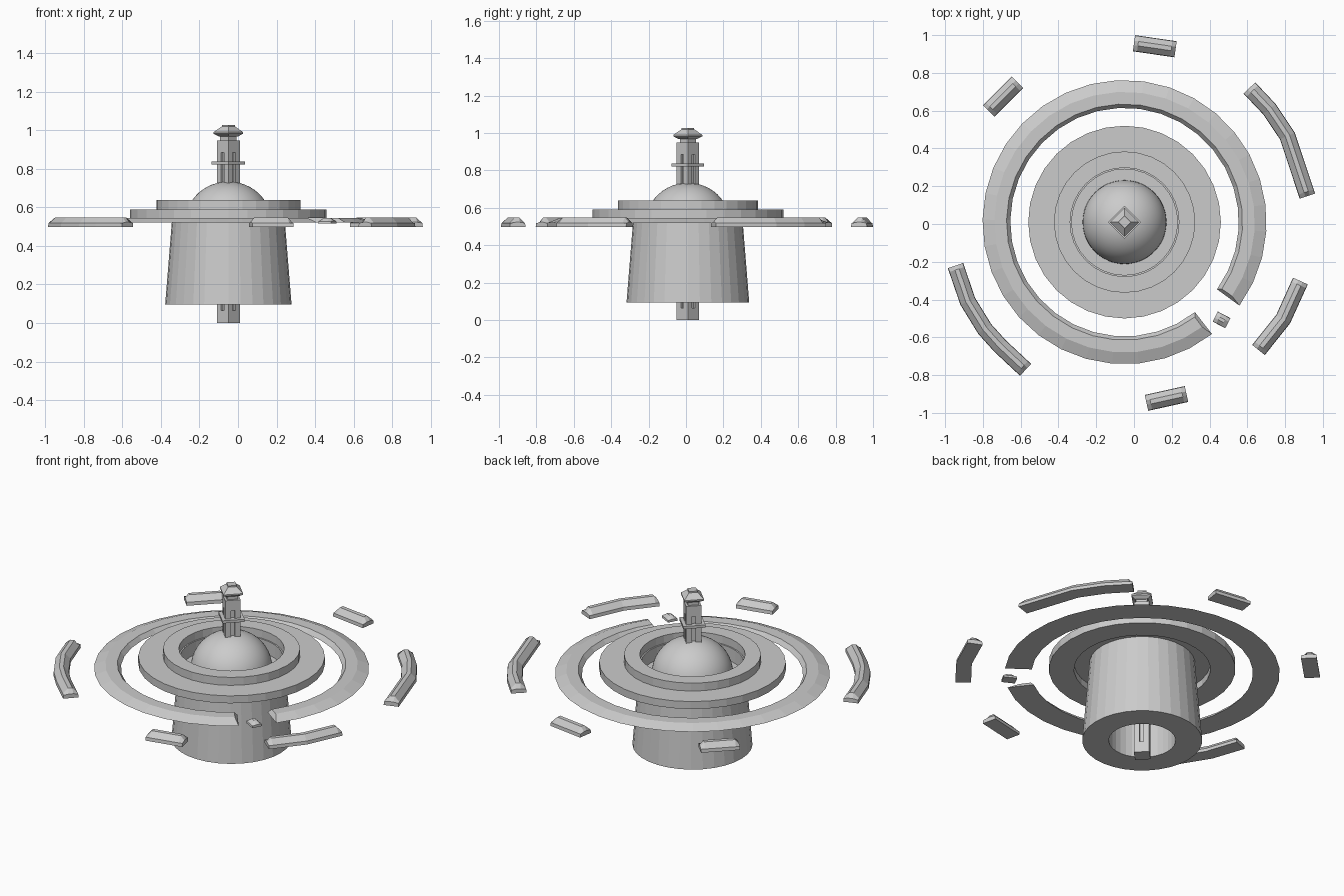
import bpy, bmesh, math
from mathutils import Vector, Matrix

cube = bpy.data.objects.get("Cube")
if cube:
    bpy.data.objects.remove(cube, do_unlink=True)

CENTRE = Vector((-0.05, 0.01, 0))
SIDES = 32

stone = bpy.data.materials.new("plain_grey")
stone.use_nodes = True
GREY = (0.6, 0.6, 0.6, 1)
stone.diffuse_color = GREY
stone.node_tree.nodes["Principled BSDF"].inputs["Base Color"].default_value = GREY


def finish(name, bm, location=(0, 0, 0)):
    bmesh.ops.remove_doubles(bm, verts=bm.verts, dist=1e-5)
    bmesh.ops.recalc_face_normals(bm, faces=bm.faces)
    mesh = bpy.data.meshes.new(name)
    bm.to_mesh(mesh)
    bm.free()
    mesh.materials.append(stone)
    obj = bpy.data.objects.new(name, mesh)
    obj.location = location
    bpy.context.collection.objects.link(obj)
    return obj


def skin(bm, sections, closed):
    """Bridge equal loops of points; cap both ends unless closed."""
    loops = [[bm.verts.new(p) for p in s] for s in sections]
    n = len(loops[0])
    for a, b in zip(loops, loops[1:] + loops[:1] if closed else loops[1:]):
        for i in range(n):
            j = (i + 1) % n
            bm.faces.new((a[i], a[j], b[j], b[i]))
    if not closed:
        bm.faces.new(loops[0])
        bm.faces.new(loops[-1])


def lathe(name, profile, start=0, span=360, steps=SIDES, notch=0):
    """Turn a closed (radius, z) profile; notch bites into the middle of open ends."""
    closed = span == 360
    sections = []
    for k in range(steps if closed else steps + 1):
        section = []
        for i, (r, z) in enumerate(profile):
            angle = start + span * k / steps
            if not closed and i in (1, 2):
                angle += notch if k == 0 else -notch if k == steps else 0
            a = math.radians(angle)
            section.append((r * math.cos(a), r * math.sin(a), z))
        sections.append(section)
    bm = bmesh.new()
    skin(bm, sections, closed)
    return finish(name, bm, CENTRE)


def diamond(name, levels, offset=(0, 0)):
    """Four-sided column through (half diagonal, z) levels, corners on the axes."""
    bm = bmesh.new()
    skin(bm, [[(offset[0] + h, offset[1], z), (offset[0], offset[1] + h, z),
               (offset[0] - h, offset[1], z), (offset[0], offset[1] - h, z)]
              for h, z in levels], False)
    return finish(name, bm, CENTRE)


def fragment(name, path, width=0.086, low=0.498, high=0.548):
    """Bevelled rubble strip along a plan path with sloping ends."""
    pts = [Vector(p) for p in path]
    # Short inset sections make the sloping ends
    run = (pts[1] - pts[0]).normalized() * 0.022
    back = (pts[-2] - pts[-1]).normalized() * 0.022
    stations = [pts[0], pts[0] + run] + pts[1:-1] + [pts[-1] + back, pts[-1]]
    sections = []
    for i, p in enumerate(stations):
        tangent = stations[min(i + 1, len(stations) - 1)] - stations[max(i - 1, 0)]
        side = Vector((-tangent.y, tangent.x)).normalized() * width / 2
        end = i in (0, len(stations) - 1)
        top = low + (high - low) * (0.5 if end else 1)
        shoulder = low + (high - low) * 0.4
        outline = ((-1, low), (-0.95, shoulder), (-0.25, top),
                   (0.3, top), (0.95, shoulder), (1, low))
        sections.append([(p.x + side.x * s, p.y + side.y * s, z) for s, z in outline])
    bm = bmesh.new()
    skin(bm, sections, False)
    return finish(name, bm)


# Hollow tapering shaft, with a floor for the dome inside the rim
lathe("shaft", [(0.328, 0.095), (0.288, 0.59), (0.28, 0.59), (0.28, 0.51),
                (0.183, 0.51), (0.183, 0.095)])
lathe("disk", [(0.51, 0.545), (0.51, 0.59), (0.373, 0.59), (0.373, 0.545)])
lathe("rim", [(0.374, 0.585), (0.374, 0.638), (0.288, 0.638), (0.288, 0.585)])

# Broken outer ring
lathe("broken_ring", [(0.752, 0.52), (0.69, 0.545), (0.625, 0.545), (0.605, 0.52)],
      start=-36, span=344, notch=1.5)

# Dome
bm = bmesh.new()
bmesh.ops.create_uvsphere(bm, u_segments=48, v_segments=24, radius=0.222)
bmesh.ops.bisect_plane(bm, geom=bm.verts[:] + bm.edges[:] + bm.faces[:],
                       plane_co=(0, 0, 0), plane_no=(0, 0, 1), clear_inner=True)
bmesh.ops.scale(bm, verts=bm.verts, vec=(1, 1, 0.93))
for face in bm.faces:
    face.smooth = True
skirt = bmesh.ops.extrude_edge_only(bm, edges=[e for e in bm.edges if e.is_boundary])
bmesh.ops.translate(bm, vec=(0, 0, -0.018),
                    verts=[v for v in skirt["geom"] if isinstance(v, bmesh.types.BMVert)])
finish("dome", bm, CENTRE + Vector((0, 0, 0.527)))

# Slotted tower: recessed core, four corner posts and solid end blocks
diamond("tower_core", [(0.043, 0.02), (0.043, 0.92)])
for k, word in enumerate(("left", "back", "right", "front")):
    a = math.pi / 2 * k
    diamond("tower_post_" + word, [(0.0225, 0.05), (0.0225, 0.89)],
            (0.0375 * math.cos(a), 0.0375 * math.sin(a)))
diamond("tower_foot", [(0.06, 0), (0.06, 0.065)])
diamond("tower_head", [(0.06, 0.885), (0.06, 0.948)])
diamond("tower_balcony", [(0.0875, 0.822), (0.0875, 0.838)])
diamond("tower_neck", [(0.043, 0.948), (0.043, 0.975)])
diamond("tower_roof", [(0.05, 0.968), (0.077, 0.982), (0.077, 0.99),
                       (0.034, 1.02), (0.034, 1.028)])

# Floating rubble around the ring
fragment("rubble_back", [(0.0, 0.957), (0.22, 0.925)])
fragment("rubble_back_right", [(-0.77, 0.598), (-0.617, 0.751)])
fragment("rubble_back_left", [(0.611, 0.72), (0.717, 0.608), (0.812, 0.466), (0.918, 0.148)])
fragment("rubble_front_left", [(0.881, -0.302), (0.79, -0.503), (0.659, -0.667)])
fragment("rubble_front", [(0.066, -0.947), (0.278, -0.90)])
fragment("rubble_front_right", [(-0.945, -0.22), (-0.88, -0.41), (-0.79, -0.556),
                                (-0.71, -0.645), (-0.574, -0.772)])
fragment("rubble_chip", [(0.43, -0.49), (0.497, -0.525)], 0.06, 0.515, 0.545)
